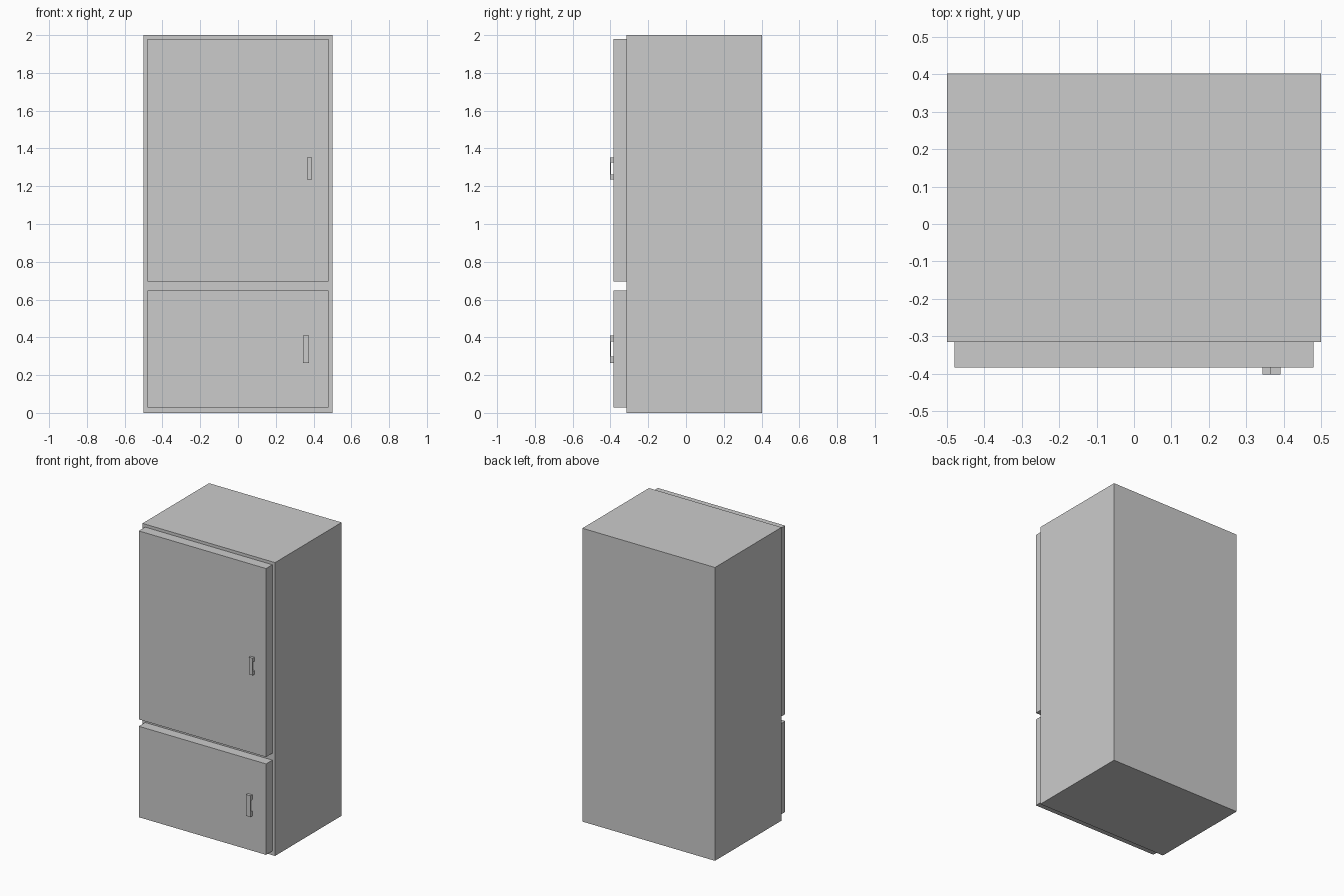
import bpy

if "Cube" in bpy.data.objects:
    bpy.data.objects.remove(bpy.data.objects["Cube"])


def prism(name, profile, x0, x1):
    """Extrude a closed (y, z) profile along x."""
    n = len(profile)
    verts = [(x, y, z) for x in (x0, x1) for y, z in profile]
    faces = [tuple(range(n))[::-1], tuple(range(n, 2 * n))]
    faces += [(i, (i + 1) % n, n + (i + 1) % n, n + i) for i in range(n)]
    mesh = bpy.data.meshes.new(name)
    mesh.from_pydata(verts, [], faces)
    obj = bpy.data.objects.new(name, mesh)
    bpy.context.collection.objects.link(obj)
    # consistent outward normals
    bpy.context.view_layer.objects.active = obj
    obj.select_set(True)
    bpy.ops.object.mode_set(mode='EDIT')
    bpy.ops.mesh.select_all(action='SELECT')
    bpy.ops.mesh.normals_make_consistent(inside=False)
    bpy.ops.object.mode_set(mode='OBJECT')
    obj.select_set(False)
    return obj


def box(name, x0, x1, y0, y1, z0, z1):
    return prism(name, [(y0, z0), (y1, z0), (y1, z1), (y0, z1)], x0, x1)


BACK, FRONT, DOOR, GRIP = 0.402, -0.315, -0.383, -0.402


def handle(name, x0, x1, z0, z1):
    """Bracket handle: two end posts joined by a thin grip."""
    post = (z1 - z0) * 0.23
    inner = GRIP + 0.004
    prism(name, [(DOOR, z0), (DOOR, z0 + post), (inner, z0 + post),
                 (inner, z1 - post), (DOOR, z1 - post), (DOOR, z1),
                 (GRIP, z1), (GRIP, z0)], x0, x1)


# cabinet
box("cabinet", -0.5, 0.5, FRONT, BACK, 0, 2)

# doors
box("upper_door", -0.48, 0.48, DOOR, FRONT, 0.695, 1.98)
box("lower_door", -0.48, 0.48, DOOR, FRONT, 0.028, 0.648)

# handles
handle("upper_handle", 0.364, 0.392, 1.235, 1.352)
handle("lower_handle", 0.343, 0.376, 0.265, 0.41)
